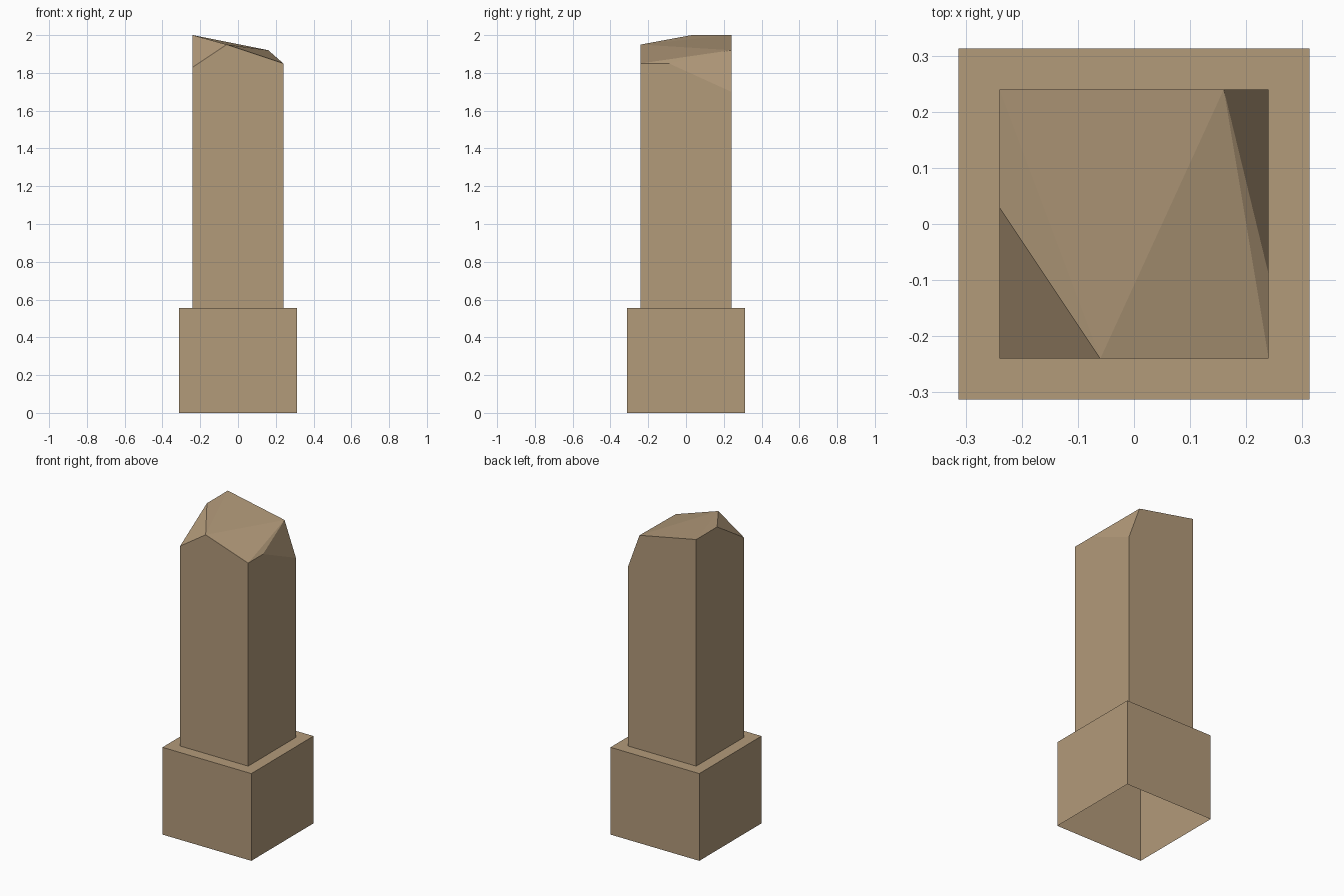
import bpy, bmesh

if "Cube" in bpy.data.objects:
    bpy.data.objects.remove(bpy.data.objects["Cube"])

stone = bpy.data.materials.new("tan stone")
stone.diffuse_color = (0.45, 0.325, 0.195, 1)
stone.use_nodes = True
stone.node_tree.nodes["Principled BSDF"].inputs["Base Color"].default_value = stone.diffuse_color

BASE, COL, STEP = 0.313, 0.24, 0.556
CORNERS = [(-1, -1), (1, -1), (1, 1), (-1, 1)]


def make_object(name, bm):
    bmesh.ops.recalc_face_normals(bm, faces=bm.faces)
    mesh = bpy.data.meshes.new(name)
    bm.to_mesh(mesh)
    bm.free()
    mesh.materials.append(stone)
    obj = bpy.data.objects.new(name, mesh)
    bpy.context.collection.objects.link(obj)


def square(bm, half, z):
    return [bm.verts.new((x * half, y * half, z)) for x, y in CORNERS]


def bridge(bm, low, high):
    for i in range(4):
        j = (i + 1) % 4
        bm.faces.new((low[i], low[j], high[j], high[i]))


# Plinth: open underneath, with a ledge around the pillar
bm = bmesh.new()
foot, rim, inner = square(bm, BASE, 0), square(bm, BASE, STEP), square(bm, COL, STEP)
bridge(bm, foot, rim)
bridge(bm, rim, inner)
make_object("plinth", bm)

# Pillar: square shaft with a chipped, faceted top
bm = bmesh.new()
p, q, r, s = square(bm, COL, STEP)
top = {
    "front_left": (-COL, -COL, 1.83), "front_peak": (-0.06, -COL, 1.95),
    "front_right": (COL, -COL, 1.85), "right_mid": (COL, -0.09, 1.85),
    "back_right": (COL, COL, 1.70), "back_peak": (0.16, COL, 1.92),
    "back_left": (-COL, COL, 2.0), "left_peak": (-COL, 0.03, 2.0),
}
fl, fp, fr, rm, br, bp, bl, lp = [bm.verts.new(c) for c in top.values()]
for face in [
    (p, q, fr, fp, fl), (q, r, br, rm, fr), (r, s, bl, bp, br), (s, p, fl, lp, bl),
    (fl, fp, lp), (lp, fp, bl), (bl, fp, bp), (fp, fr, bp), (fr, rm, bp), (rm, br, bp),
]:
    bm.faces.new(face)
make_object("broken_pillar", bm)
